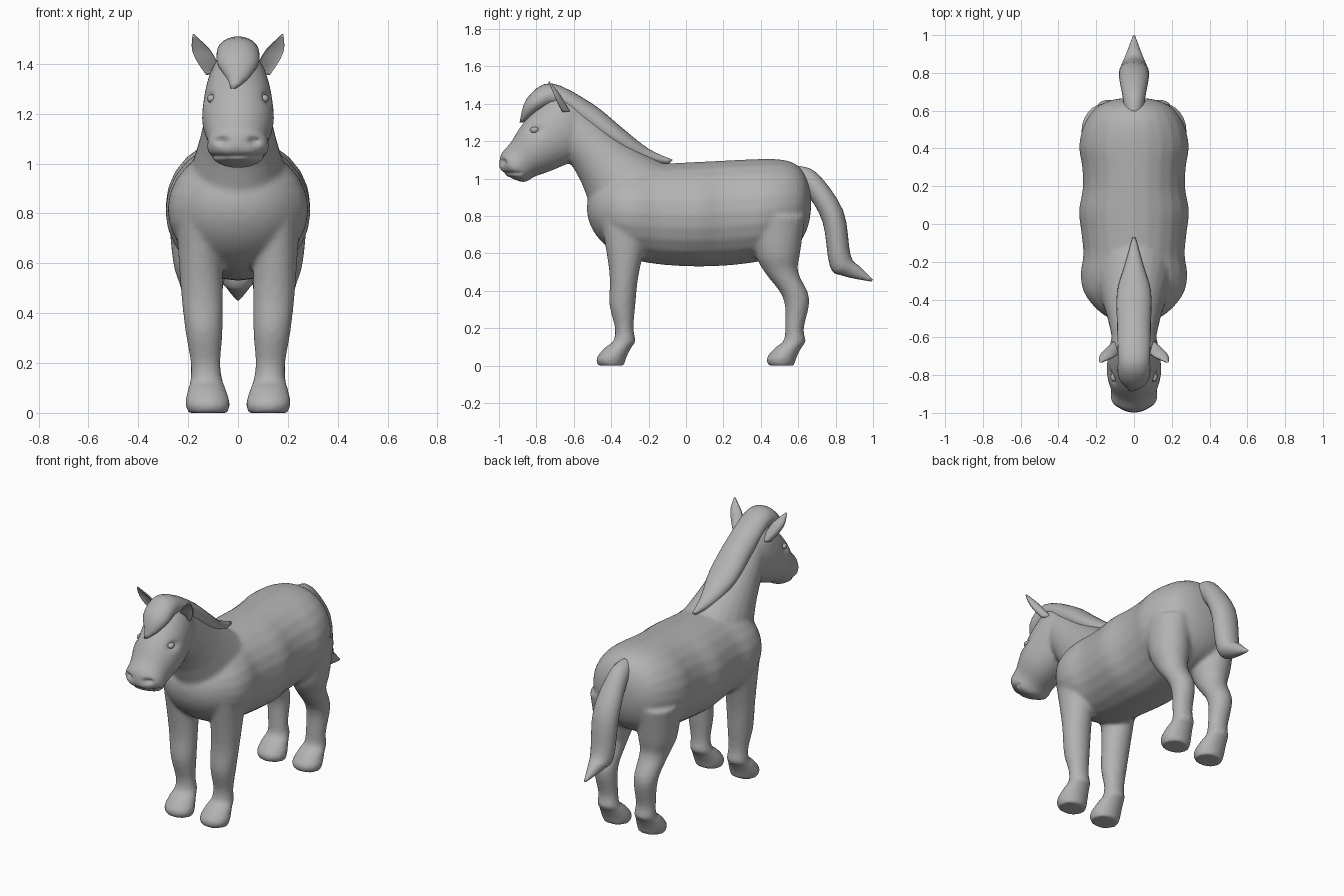
import bpy, bmesh
from math import sin, cos, pi, tau, exp, sqrt
from mathutils import Vector

if "Cube" in bpy.data.objects:
    bpy.data.objects.remove(bpy.data.objects["Cube"])

grey = bpy.data.materials.new("plain grey")
grey.use_nodes = True
tone = (.45, .45, .45, 1)
grey.diffuse_color = tone
grey.node_tree.nodes["Principled BSDF"].inputs["Base Color"].default_value = tone


def catmull_rom(before, start, end, after, t):
    """Blend one value smoothly between start and end."""
    slope = end - before
    bend = 2 * before - 5 * start + 4 * end - after
    twist = 3 * (start - end) + after - before
    return start + t / 2 * (slope + t * (bend + t * twist))


def smooth_rows(rows, steps=4):
    """Fill in extra cross-sections between the given ones."""
    padded = [rows[0], *rows, rows[-1]]
    result = []
    for group in zip(padded, padded[1:], padded[2:], padded[3:]):
        for step in range(steps):
            result.append([catmull_rom(*values, step / steps) for values in zip(*group)])
    return result + [rows[-1]]


def loft(bm, rows, centre=lambda middle: 0, side=1, dish=0, sides=24):
    """Skin elliptical sections given as front y, front z, back y, back z, half width."""
    rings = []
    for front_y, front_z, back_y, back_z, half_width in smooth_rows(rows):
        front, back = Vector((0, front_y, front_z)), Vector((0, back_y, back_z))
        middle, arm = (front + back) / 2, (front - back) / 2
        ring = []
        for k in range(sides):
            angle = tau * k / sides
            depth = cos(angle)
            if depth > 0:
                depth *= 1 - dish
            point = middle + arm * depth
            point.x = side * (centre(middle) + half_width * sin(angle))
            ring.append(bm.verts.new(point))
        rings.append(ring)
    for ring, following in zip(rings, rings[1:]):
        for k in range(sides):
            bm.faces.new((ring[k - 1], ring[k], following[k], following[k - 1]))
    bm.faces.new(rings[0])
    bm.faces.new(rings[-1])


def finish(bm, name):
    """Turn the mesh into a smooth, coloured, active object."""
    bmesh.ops.recalc_face_normals(bm, faces=bm.faces)
    mesh = bpy.data.meshes.new(name)
    bm.to_mesh(mesh)
    bm.free()
    mesh.materials.append(grey)
    part = bpy.data.objects.new(name, mesh)
    bpy.context.collection.objects.link(part)
    bpy.ops.object.select_all(action='DESELECT')
    part.select_set(True)
    bpy.context.view_layer.objects.active = part
    bpy.ops.object.shade_smooth()
    return part


def trunk_section(t):
    """Barrel section, from the chest at t = -1 to the rump at t = 1."""
    y = .07 + .6 * t
    top, bottom = 1.09 + .03 * t, .53 + .09 * t * t
    rounding = sqrt(max(.001, 1 - abs(t) ** (7 + 2 * t)))
    middle, half_height = (top + bottom) / 2, (top - bottom) / 2 * rounding
    half_width = (.28 + .012 * cos(17 * (y - .05))) * rounding
    return y, middle + half_height, y, middle - half_height, half_width


def leg_sections(base_y, rows):
    """Level sections from height, offset, half depth and half width."""
    return [(base_y + shift - depth, z, base_y + shift + depth, z, width)
            for z, shift, depth, width in rows]


body_mesh = bmesh.new()

# Trunk
sections = 16
loft(body_mesh, [trunk_section(-cos(pi * k / sections)) for k in range(sections + 1)])

# Neck
loft(body_mesh, [(-.47, .7, -.06, 1.05, .22), (-.56, .98, -.31, 1.19, .155),
                 (-.7, 1.2, -.56, 1.4, .11)])

# Head, from poll to lips
loft(body_mesh, [(-.58, 1.42, -.5, 1.22, .08), (-.7, 1.46, -.56, 1.12, .125),
                 (-.86, 1.31, -.7, 1.05, .145), (-.94, 1.19, -.81, 1.01, .122),
                 (-.99, 1.13, -.87, .98, .12), (-1, 1.06, -.97, 1.02, .05)])

# Legs share the same shank and hoof
shank = [(.2, 0, .05, .06), (.13, 0, .06, .065), (.1, -.03, .07, .075),
         (.04, -.07, .08, .09), (0, -.07, .07, .08)]
forearm = [(.8, .01, .14, .09), (.5, 0, .08, .085), (.33, -.01, .07, .075)]
thigh = [(.8, -.09, .15, .12), (.6, -.09, .12, .11), (.5, -.07, .09, .085),
         (.36, .01, .07, .07)]
for base_y, upper in ((-.33, forearm), (.58, thigh)):
    for side in (-1, 1):
        loft(body_mesh, leg_sections(base_y, upper + shank),
             lambda middle: .12 + middle.z / 20, side)

# Fuse the parts into one smooth skin
body = finish(body_mesh, "body")
remesh = body.modifiers.new("fuse", 'REMESH')
remesh.mode, remesh.voxel_size, remesh.use_smooth_shade = 'VOXEL', .011, True
soften = body.modifiers.new("soften", 'SMOOTH')
soften.factor, soften.iterations = .5, 9
for name in ("fuse", "soften"):
    bpy.ops.object.modifier_apply(modifier=name)


def falloff(point, spot, size):
    """Strength of a dent at a point, mirrored across the middle."""
    offset = Vector((abs(point.x), point.y, point.z)) - spot
    return exp(-sum((distance / reach) ** 2 for distance, reach in zip(offset, size)))


# Press in the nostrils, eye sockets and mouth line
nostril, socket = Vector((.065, -.98, 1.09)), Vector((.12, -.81, 1.26))
for vertex in body.data.vertices:
    place = vertex.co.copy()
    vertex.co.y += .025 * falloff(place, nostril, (.024, .04, .012))
    vertex.co.x *= 1 - .15 * falloff(place, socket, (.03, .04, .024))
    if place.y < -.88 and place.z < 1.08:
        groove = exp(-((place.z - 1.03) / .008) ** 2)
        vertex.co.x *= 1 - .08 * groove
        vertex.co.y += .01 * groove

# Mane, ending in a forelock swept to one side
mane = bmesh.new()
loft(mane, [(-.07, 1.1, -.09, 1.08, .01), (-.2, 1.16, -.24, 1.09, .05),
            (-.34, 1.27, -.38, 1.16, .09), (-.5, 1.4, -.55, 1.27, .09),
            (-.72, 1.51, -.68, 1.38, .085), (-.85, 1.43, -.78, 1.36, .08),
            (-.89, 1.3, -.87, 1.3, .01)],
     lambda middle: min(0, middle.y + .86))
finish(mane, "mane")

# Tail
tail = bmesh.new()
loft(tail, [(.59, 1.07, .57, .93, .05), (.7, 1.03, .64, .92, .06),
            (.84, .83, .73, .77, .08), (.88, .59, .77, .53, .07),
            (.93, .53, .84, .48, .045), (1, .46, .99, .45, .006)])
finish(tail, "tail")

# Dished ears leaning outward, and eyes
for side, label in ((1, "left"), (-1, "right")):
    ear = bmesh.new()
    loft(ear, [(-.7, 1.35, -.62, 1.36, .03), (-.73, 1.41, -.65, 1.41, .04),
               (-.74, 1.46, -.68, 1.46, .035), (-.74, 1.51, -.73, 1.52, .005)],
         lambda middle: middle.z / 2 - .58, side, dish=1.3)
    finish(ear, label + "_ear")
    eye = bmesh.new()
    bmesh.ops.create_uvsphere(eye, u_segments=20, v_segments=12, radius=.024)
    bmesh.ops.scale(eye, vec=(.8, 1, .7), verts=eye.verts)
    bmesh.ops.translate(eye, vec=(.105 * side, -.81, 1.26), verts=eye.verts)
    finish(eye, label + "_eye")
